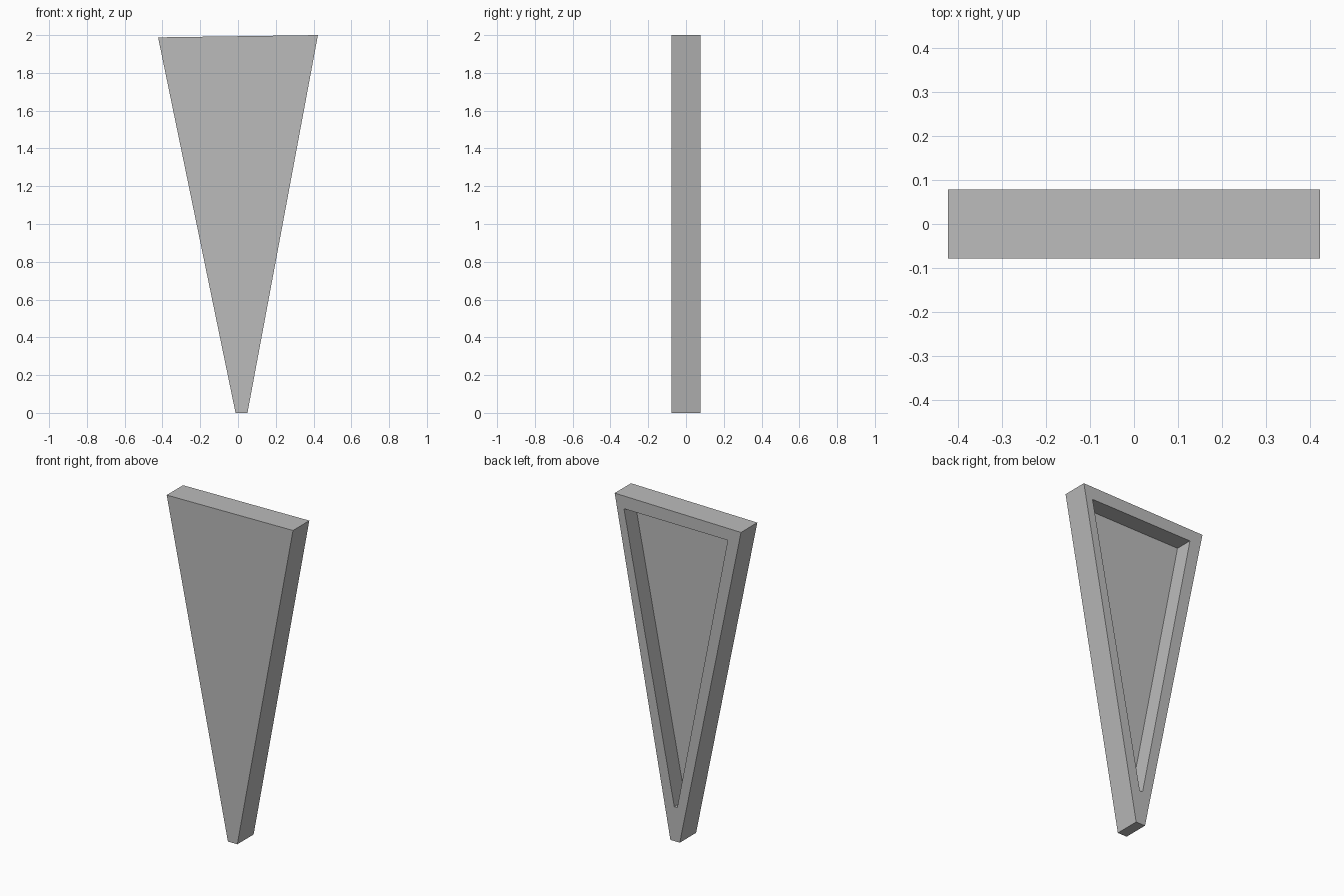
import bpy
import bmesh

cube = bpy.data.objects.get("Cube")
if cube:
    bpy.data.objects.remove(cube, do_unlink=True)

FRONT, BACK, FLOOR = -0.078, 0.078, -0.028

# Outlines in x and z, running in the same order around the wedge
outer = [(-0.423, 1.988), (0.423, 2.0), (0.05, 0.0), (-0.013, 0.0)]
inner = [(-0.334, 1.917), (0.361, 1.922), (0.024, 0.208), (0.004, 0.208)]

grey = bpy.data.materials.new("plain grey")
grey.use_nodes = True
grey.diffuse_color = (0.5, 0.5, 0.5, 1)
grey.node_tree.nodes["Principled BSDF"].inputs["Base Color"].default_value = (0.5, 0.5, 0.5, 1)

bm = bmesh.new()


def ring(outline, y):
    return [bm.verts.new((x, y, z)) for x, z in outline]


def bridge(a, b):
    for i in range(len(a)):
        j = (i + 1) % len(a)
        bm.faces.new((a[i], a[j], b[j], b[i]))


# Solid front, outer walls, back rim, recess walls and recess floor
rings = [ring(outer, FRONT), ring(outer, BACK), ring(inner, BACK), ring(inner, FLOOR)]
bm.faces.new(rings[0])
for a, b in zip(rings, rings[1:]):
    bridge(a, b)
bm.faces.new(rings[-1])
bmesh.ops.recalc_face_normals(bm, faces=bm.faces)

mesh = bpy.data.meshes.new("wedge_panel")
bm.to_mesh(mesh)
bm.free()
mesh.materials.append(grey)
panel = bpy.data.objects.new("wedge_panel", mesh)
bpy.context.collection.objects.link(panel)
